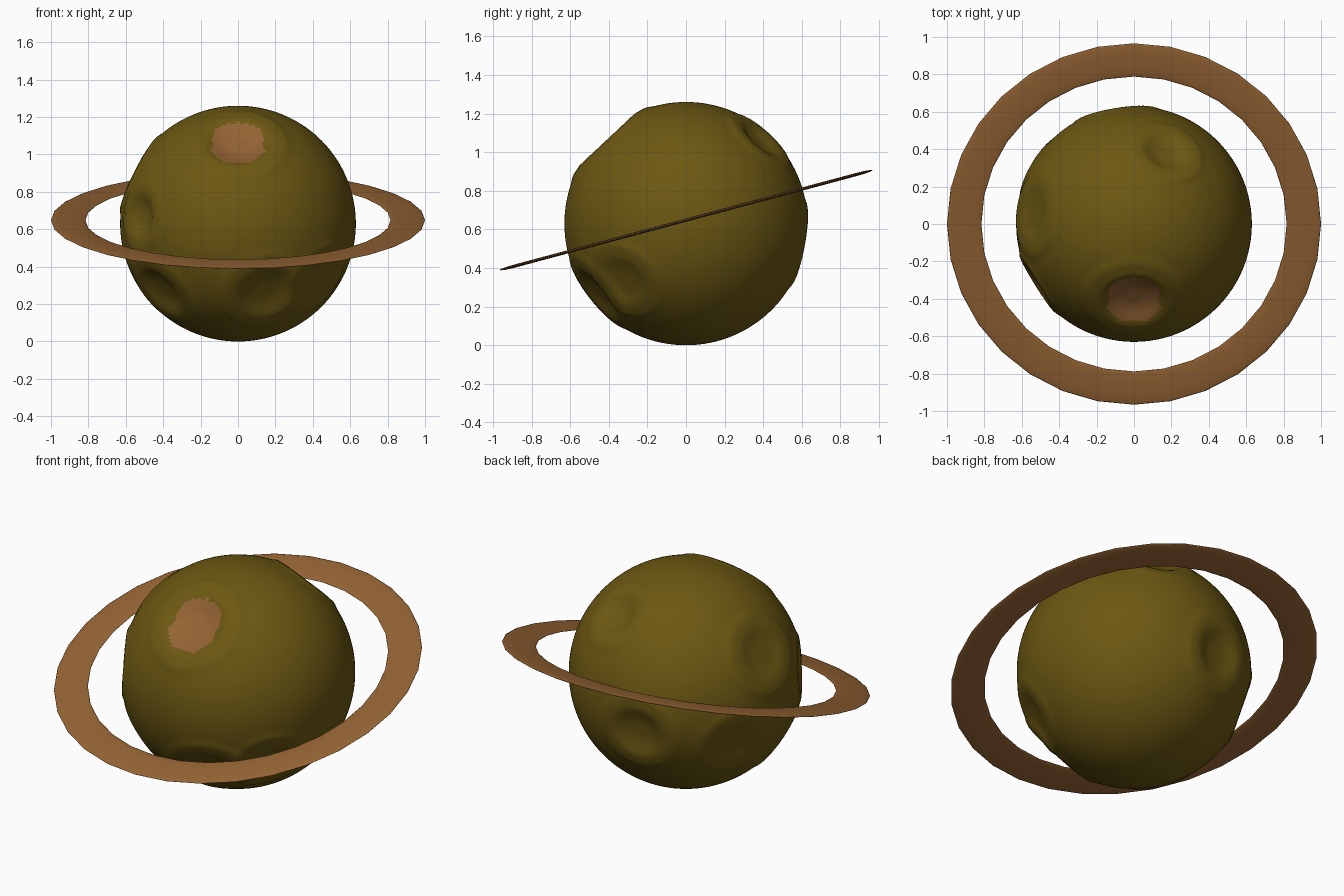
import bpy, bmesh, math
from mathutils import Vector

if "Cube" in bpy.data.objects:
    bpy.data.objects.remove(bpy.data.objects["Cube"])

def material(name, rgb):
    m = bpy.data.materials.new(name)
    m.diffuse_color = (*rgb, 1)
    m.use_nodes = True
    m.node_tree.nodes["Principled BSDF"].inputs["Base Color"].default_value = m.diffuse_color
    return m

olive = material("olive", (0.150, 0.098, 0.006))
brown = material("brown", (0.300, 0.127, 0.034))

R = 0.63
CENTRE = Vector((0, 0, R))

# Dents: direction from the planet centre, angular radius (degrees), depth
MAIN = Vector((0, -0.385, 0.41)).normalized()
DENTS = [(MAIN, 19, 0.068)] + [(Vector(d).normalized(), a, h) for d, a, h in [
    ((-0.53, -0.33, 0.04), 13, 0.045),
    ((0.15, -0.47, -0.37), 17, 0.045),
    ((-0.42, -0.28, -0.37), 16, 0.045),
    ((-0.55, 0.06, 0.28), 16, 0.03),
    ((0.18, 0.40, 0.45), 14, 0.045),
    ((-0.10, 0.60, -0.11), 16, 0.045),
    ((0.43, -0.32, -0.30), 15, 0.03),
    ((-0.52, 0.30, -0.18), 14, 0.025),
]]

# Planet: sphere with bowl-shaped dents
bm = bmesh.new()
bmesh.ops.create_uvsphere(bm, u_segments=160, v_segments=112, radius=R)
for v in bm.verts:
    d = v.co.normalized()
    r = R
    for n, a, h in DENTS:
        t = math.degrees(d.angle(n)) / a
        if t < 1:
            r -= h * (1 - t ** 3) ** 2
        elif t < 1.5:
            r += 0.006 * math.sin((t - 1) * 2 * math.pi) ** 2   # low rim
    v.co = d * r

# Brown floor of the large crater
up = Vector((1, 0, 0)).cross(MAIN)
if up.z < 0:
    up = -up
for f in bm.faces:
    c = f.calc_center_median()
    d = c.normalized()
    s = d.dot(up) * R
    inside = d.angle(MAIN) < math.radians(15.2) and abs(c.x) < 0.15 - 0.17 * (s + 0.07)
    f.material_index = 1 if inside else 0
    f.smooth = True
me = bpy.data.meshes.new("planet")
bm.to_mesh(me)
bm.free()
planet = bpy.data.objects.new("planet", me)
planet.location = CENTRE
me.materials.append(olive)
me.materials.append(brown)
bpy.context.collection.objects.link(planet)

# Ring: flattened torus, tilted up toward the back
bpy.ops.mesh.primitive_torus_add(major_segments=32, minor_segments=16,
                                 major_radius=0.908, minor_radius=0.092,
                                 location=(0, 0, 0.648))
ring = bpy.context.object
ring.name = "ring"
ring.scale = (1, 1, 0.09)
ring.rotation_euler = (math.radians(15), 0, 0)
ring.data.materials.append(brown)
bpy.ops.object.shade_smooth()
